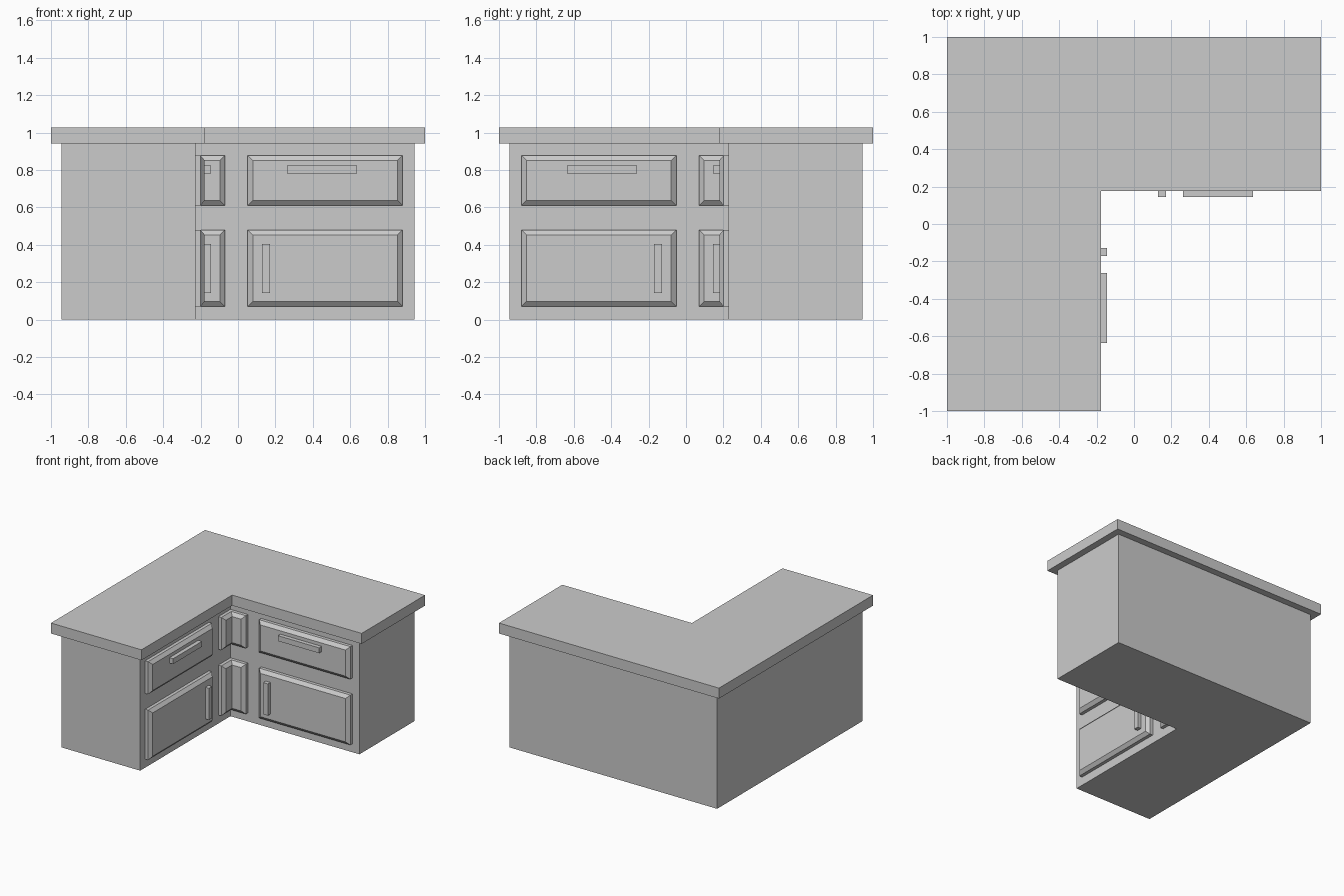
import bpy, bmesh

if "Cube" in bpy.data.objects:
    bpy.data.objects.remove(bpy.data.objects["Cube"])

WALL = 0.228          # inner wall offset of both wings


def finish(name, bm):
    bmesh.ops.recalc_face_normals(bm, faces=bm.faces[:])
    me = bpy.data.meshes.new(name)
    bm.to_mesh(me)
    bm.free()
    ob = bpy.data.objects.new(name, me)
    bpy.context.collection.objects.link(ob)
    return ob


def l_block(name, outer, inner, z0, z1):
    """L-shaped prism with the notch towards +x, -y."""
    bm = bmesh.new()
    pts = [(-outer, -outer), (-inner, -outer), (-inner, inner),
           (outer, inner), (outer, outer), (-outer, outer)]
    face = bm.faces.new([bm.verts.new((x, y, z0)) for x, y in pts])
    ext = bmesh.ops.extrude_face_region(bm, geom=[face], use_keep_orig=True)
    for v in ext["geom"]:
        if isinstance(v, bmesh.types.BMVert):
            v.co.z = z1
    return finish(name, bm)


def panel(name, path, z0, z1, place):
    """Raised panel: rings of (depth, inset) swept from the wall to a bevelled front."""
    bm = bmesh.new()
    rings = []
    for d, i in ((-0.005, 0), (0.027, 0), (0.05, 0.027)):
        pts = path(d, i)
        co = [(*p, z0 + i) for p in pts] + [(*p, z1 - i) for p in reversed(pts)]
        rings.append([bm.verts.new((*place(x, y), z)) for x, y, z in co])
    n = len(rings[0])
    for a, b in zip(rings, rings[1:]):
        for k in range(n):
            bm.faces.new((a[k], a[(k + 1) % n], b[(k + 1) % n], b[k]))
    for r in (rings[0], rings[-1]):
        for k in range(n // 2 - 1):
            bm.faces.new((r[k], r[k + 1], r[n - 2 - k], r[n - 1 - k]))
    return finish(name, bm)


def handle(name, x0, x1, z0, z1, place):
    bm = bmesh.new()
    bmesh.ops.create_cube(bm, size=1)
    for v in bm.verts:
        x = x0 if v.co.x < 0 else x1
        y = 0.145 if v.co.y < 0 else 0.181
        z = z0 if v.co.z < 0 else z1
        v.co = (*place(x, y), z)
    return finish(name, bm)


def straight(d, i):
    return [(0.052 + i, WALL - d), (0.88 - i, WALL - d)]


def corner(d, i):
    return [(-WALL + d, 0.07 + i), (-WALL + d, WALL - d), (-0.07 - i, WALL - d)]


def same(x, y):
    return x, y


def swapped(x, y):
    return -y, -x


# cabinet body and worktop
l_block("cabinet_body", 0.944, WALL, 0, 0.942)
l_block("worktop", 1.0, 0.177, 0.942, 1.028)

DRAWER, DOOR = (0.61, 0.878), (0.07, 0.48)

# fronts and handles, mirrored across the diagonal for the second wing
for side, place in (("back_wing", same), ("left_wing", swapped)):
    panel(side + "_drawer_front", straight, *DRAWER, place)
    panel(side + "_door", straight, *DOOR, place)
    handle(side + "_drawer_handle", 0.262, 0.636, 0.78, 0.824, place)
    handle(side + "_door_handle", 0.128, 0.17, 0.143, 0.403, place)

# folded panels in the inner corner
panel("corner_upper_panel", corner, *DRAWER, same)
panel("corner_lower_panel", corner, *DOOR, same)
